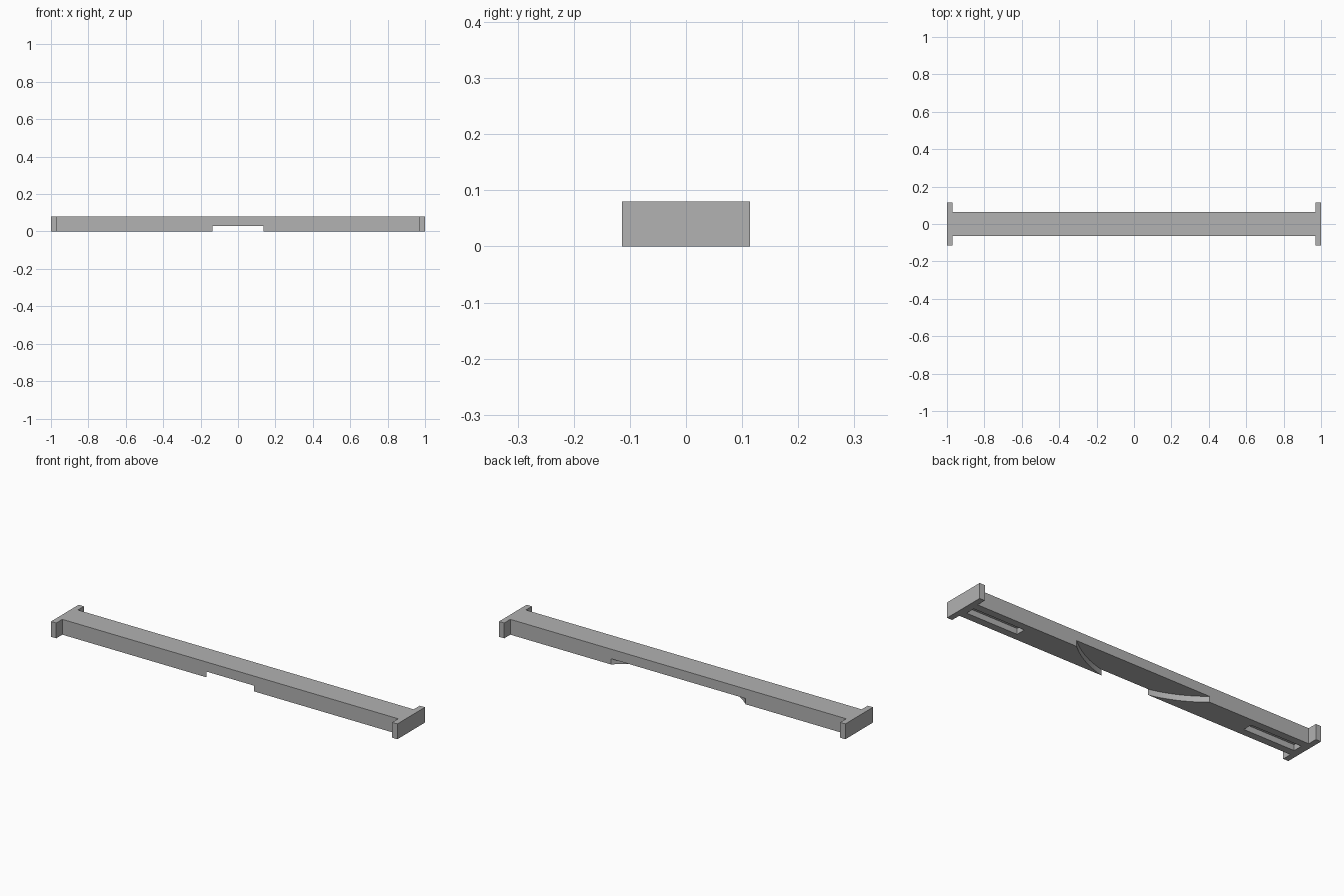
import bpy
import bmesh
from mathutils import Matrix

HEIGHT = 0.08
BAR_Y = 0.064      # half depth of the bar
PLATE_Y = 0.114    # half depth of the end plates
PLATE_X = 0.97     # inner face of the end plates
CUT = 0.03         # depth of the recesses underneath

cube = bpy.data.objects.get("Cube")
if cube:
    bpy.data.objects.remove(cube, do_unlink=True)

grey = bpy.data.materials.new("plain_grey")
grey.use_nodes = True
colour = (0.445, 0.445, 0.445, 1)
grey.diffuse_color = colour
grey.node_tree.nodes["Principled BSDF"].inputs["Base Color"].default_value = colour


def make_object(name, bm):
    bmesh.ops.recalc_face_normals(bm, faces=bm.faces)
    mesh = bpy.data.meshes.new(name)
    bm.to_mesh(mesh)
    bm.free()
    mesh.materials.append(grey)
    obj = bpy.data.objects.new(name, mesh)
    bpy.context.collection.objects.link(obj)
    return obj


def cut_with(target, cutter):
    cutter.hide_render = True
    mod = target.modifiers.new(cutter.name, 'BOOLEAN')
    mod.operation = 'DIFFERENCE'
    mod.solver = 'EXACT'
    mod.object = cutter
    bpy.context.view_layer.objects.active = target
    bpy.ops.object.modifier_apply(modifier=mod.name)
    bpy.data.objects.remove(cutter, do_unlink=True)


# Bar with a crosswise plate at each end, extruded from one outline
quarter = [(PLATE_X, BAR_Y), (PLATE_X, PLATE_Y), (1, PLATE_Y)]
right_half = [(x, -y) for x, y in quarter] + quarter[::-1]
outline = right_half + [(-x, -y) for x, y in right_half]
bm = bmesh.new()
face = bm.faces.new([bm.verts.new((x, y, 0)) for x, y in outline])
top = bmesh.ops.extrude_face_region(bm, geom=[face])["geom"]
bmesh.ops.translate(bm, vec=(0, 0, HEIGHT),
                    verts=[v for v in top if isinstance(v, bmesh.types.BMVert)])
bar = make_object("bar_with_end_plates", bm)

# Round recess across the middle of the underside
bm = bmesh.new()
bmesh.ops.create_cone(bm, cap_ends=True, segments=128, radius1=0.6, radius2=0.6,
                      depth=2 * CUT, matrix=Matrix.Translation((0, 0.52, 0)))
cut_with(bar, make_object("round_cutter", bm))

# Long slot under each end
for side in (-1, 1):
    bm = bmesh.new()
    place = Matrix.Translation((side * 0.812, 0, 0))
    bmesh.ops.create_cube(bm, size=1, matrix=place @ Matrix.Diagonal((0.295, 0.05, 2 * CUT, 1)))
    cut_with(bar, make_object("slot_cutter", bm))

# Smooth curved walls, crisp edges
bpy.ops.object.select_all(action='DESELECT')
bar.select_set(True)
bpy.context.view_layer.objects.active = bar
bpy.ops.object.shade_smooth_by_angle()
